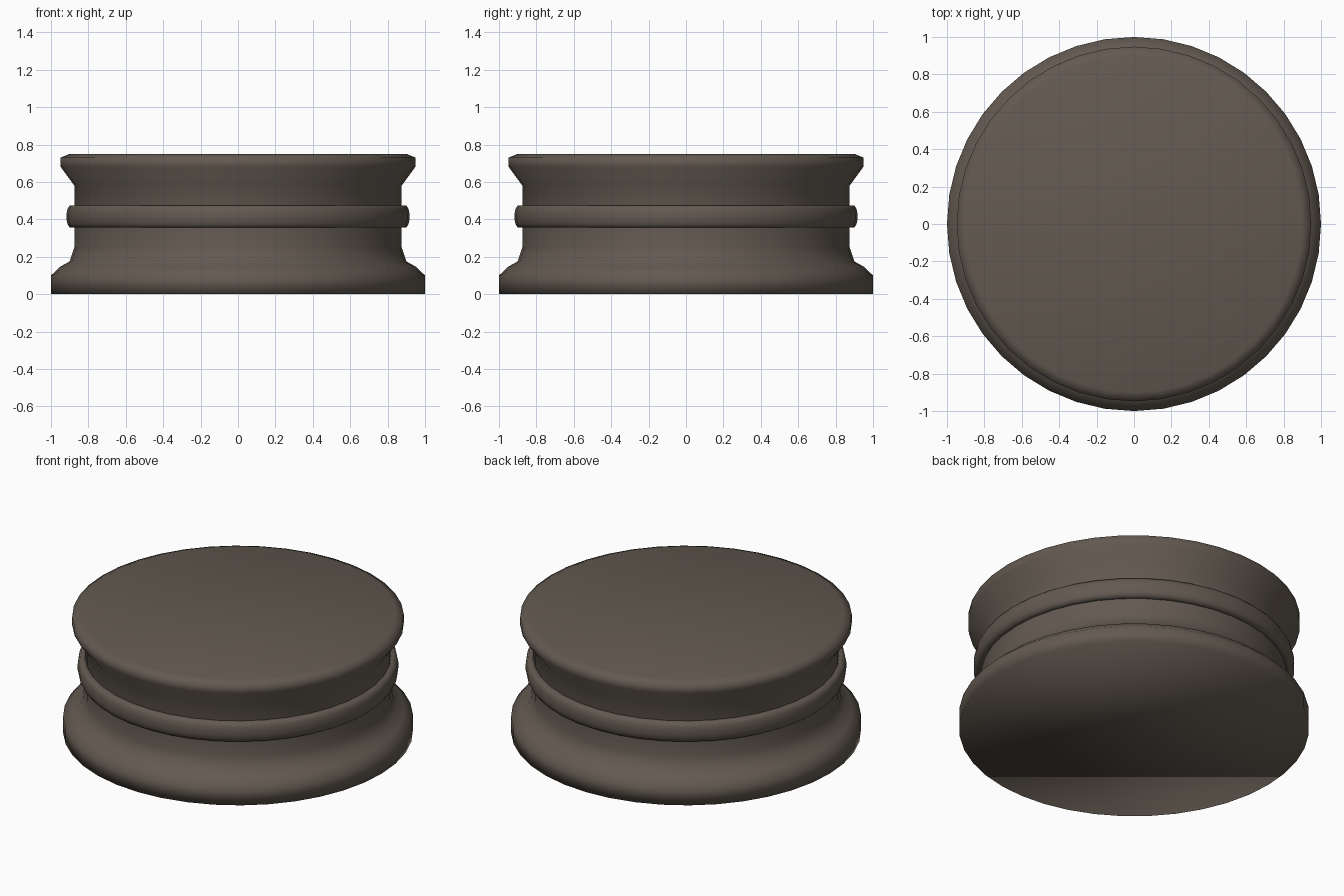
import bpy
import bmesh
from math import cos, sin, tau

cube = bpy.data.objects.get("Cube")
if cube:
    bpy.data.objects.remove(cube, do_unlink=True)

SIDES = 40

stone = bpy.data.materials.new("dark_brown_grey")
colour = (0.125, 0.102, 0.082, 1)
stone.diffuse_color = colour
stone.use_nodes = True
bsdf = stone.node_tree.nodes["Principled BSDF"]
bsdf.inputs["Base Color"].default_value = colour
bsdf.inputs["Roughness"].default_value = 0.8


def lathe(name, profile, closed=False):
    """Turn a (radius, height) profile, listed bottom to top, around z."""
    bm = bmesh.new()
    rings = [[bm.verts.new((r * cos(tau * i / SIDES), r * sin(tau * i / SIDES), z))
              for i in range(SIDES)] for r, z in profile]
    pairs = list(zip(rings, rings[1:]))
    if closed:
        pairs.append((rings[-1], rings[0]))
    else:
        bm.faces.new(rings[0][::-1])
        bm.faces.new(rings[-1])
    for low, high in pairs:
        for i in range(SIDES):
            j = (i + 1) % SIDES
            bm.faces.new((low[i], low[j], high[j], high[i]))
    for face in bm.faces:
        face.smooth = True
    mesh = bpy.data.meshes.new(name)
    bm.to_mesh(mesh)
    bm.free()
    mesh.materials.append(stone)
    obj = bpy.data.objects.new(name, mesh)
    bpy.context.collection.objects.link(obj)
    return obj


# Drum with a stepped foot, straight neck and flared, bevelled rim
lathe("drum_body", [(1, 0), (1, 0.1), (0.95, 0.147), (0.9, 0.175),
                    (0.875, 0.25), (0.875, 0.58), (0.948, 0.68),
                    (0.948, 0.73), (0.9, 0.75)])

# Rounded band around the neck
lathe("neck_band", [(0.86, 0.355), (0.9, 0.355), (0.912, 0.375), (0.917, 0.4),
                    (0.917, 0.43), (0.912, 0.455), (0.9, 0.475),
                    (0.86, 0.475)], closed=True)
